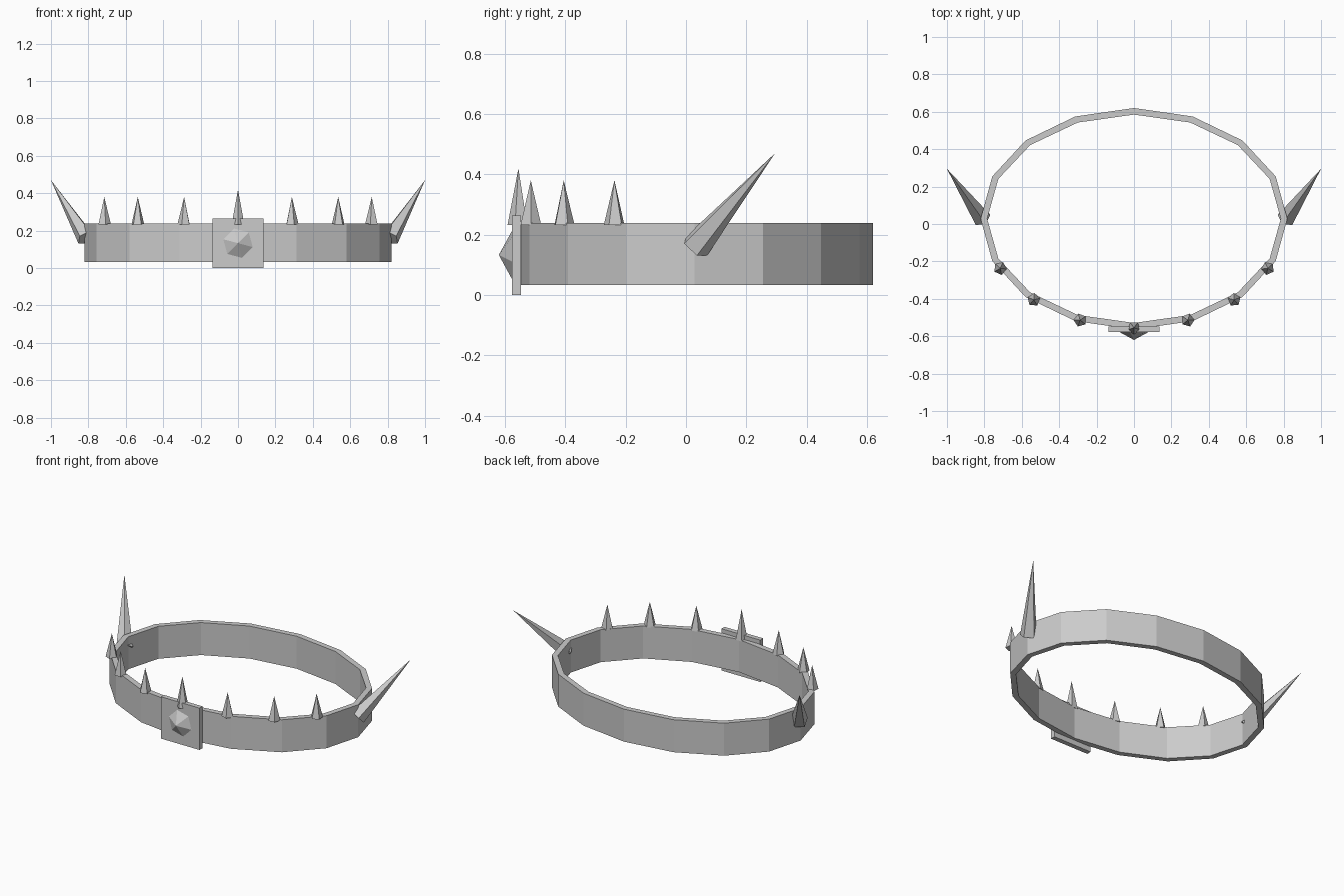
import bpy, bmesh, math
from mathutils import Vector, Matrix

if "Cube" in bpy.data.objects:
    bpy.data.objects.remove(bpy.data.objects["Cube"])

def finish(name, bm, mirror=False):
    bmesh.ops.recalc_face_normals(bm, faces=bm.faces)
    me = bpy.data.meshes.new(name)
    bm.to_mesh(me)
    bm.free()
    ob = bpy.data.objects.new(name, me)
    bpy.context.collection.objects.link(ob)
    if mirror:
        ob.modifiers.new("Mirror", 'MIRROR').use_axis[0] = True
    return ob

def spike(name, base, tip, radius, sides=5, spin=0.0, mirror=False):
    """Pointed cone running from base centre to tip."""
    base, tip = Vector(base), Vector(tip)
    axis = tip - base
    mat = (Matrix.Translation((base + tip) / 2)
           @ axis.to_track_quat('Z', 'Y').to_matrix().to_4x4()
           @ Matrix.Rotation(math.radians(spin), 4, 'Z'))
    bm = bmesh.new()
    bmesh.ops.create_cone(bm, cap_ends=True, segments=sides, radius1=radius,
                          radius2=0, depth=axis.length, matrix=mat)
    bmesh.ops.remove_doubles(bm, verts=bm.verts, dist=1e-5)
    return finish(name, bm, mirror)

# Oval headband: 16-sided ring with a rectangular section
N, CY, Z0, Z1 = 16, 0.028, 0.033, 0.238
bm = bmesh.new()
rings = []
for rx, ry, z in ((0.82, 0.592, Z0), (0.82, 0.592, Z1),
                  (0.785, 0.557, Z1), (0.785, 0.557, Z0)):
    rings.append([bm.verts.new((rx * math.cos(2 * math.pi * i / N),
                                CY + ry * math.sin(2 * math.pi * i / N), z))
                  for i in range(N)])
for k in range(4):
    a, b = rings[k], rings[(k + 1) % 4]
    for i in range(N):
        j = (i + 1) % N
        bm.faces.new((a[i], a[j], b[j], b[i]))
finish("headband", bm)

# Square front plate
bm = bmesh.new()
bmesh.ops.create_cube(bm, size=1, matrix=Matrix.Translation((0, -0.562, 0.132))
                      @ Matrix.Diagonal((0.27, 0.03, 0.264, 1)))
finish("front_plate", bm)

# Six-sided gem stud on the plate
bm = bmesh.new()
apex = bm.verts.new((0, -0.62, 0.133))
rim = [bm.verts.new((0.087 * math.cos(math.radians(a)), -0.574,
                     0.133 + 0.087 * math.sin(math.radians(a))))
       for a in range(-15, 345, 60)]
for i in range(6):
    bm.faces.new((apex, rim[i], rim[(i + 1) % 6]))
bm.faces.new(rim)
finish("gem_stud", bm)

# Upright spikes along the front half
spike("centre_spike", (0, -0.555, 0.232), (0, -0.555, 0.42), 0.036)
for i, (x, y) in enumerate(((0.288, -0.514), (0.536, -0.405), (0.715, -0.237))):
    spike(f"small_spikes_{i + 1}", (x, y, 0.232), (x, y, 0.38), 0.036,
          spin=20 * (i + 1), mirror=True)

# Long slanted spikes at the sides
spike("side_spikes", (0.813, 0.03, 0.16), (1.0, 0.295, 0.47), 0.05, mirror=True)
